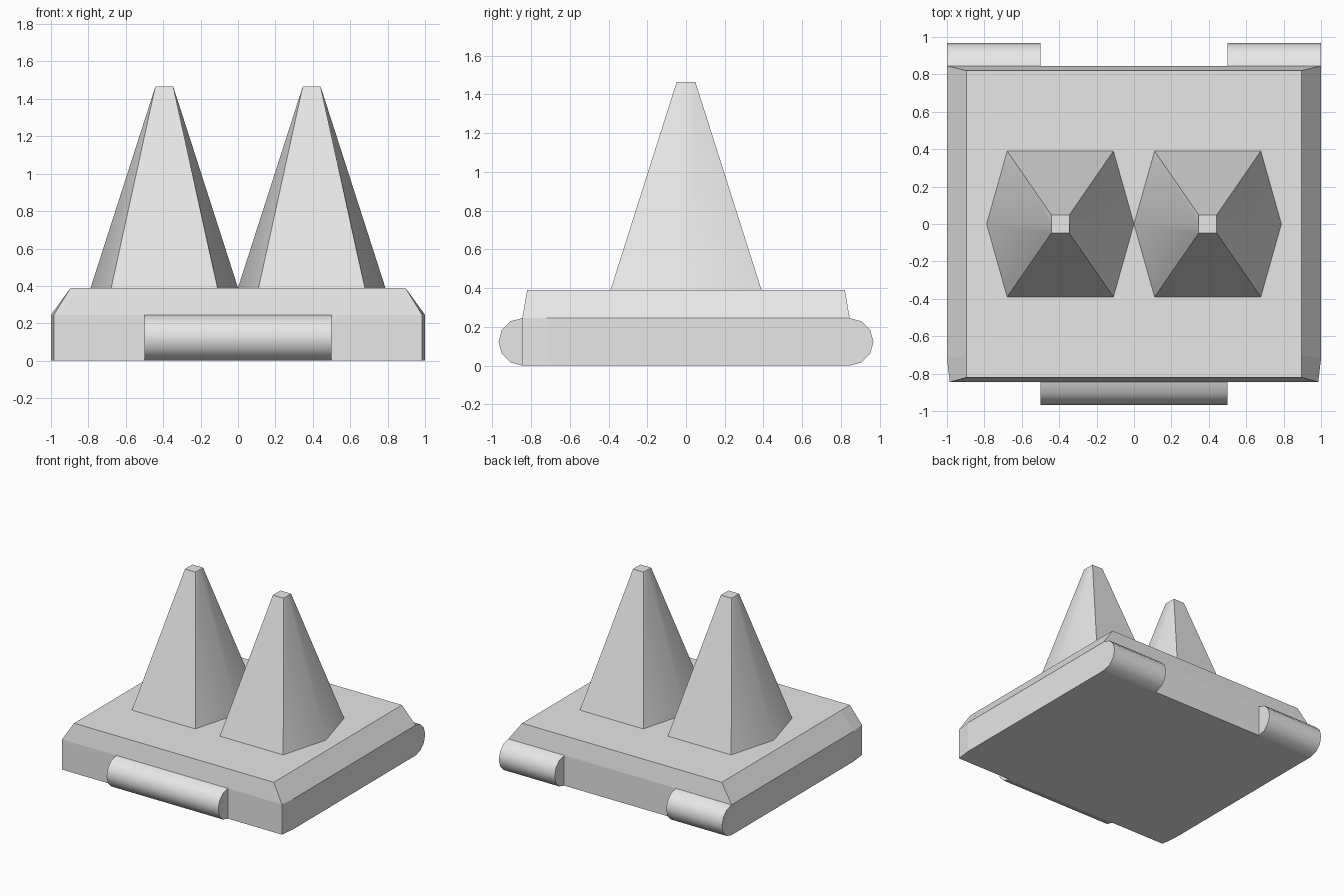
import bpy
import math

cube = bpy.data.objects.get("Cube")
if cube:
    bpy.data.objects.remove(cube, do_unlink=True)

grey = bpy.data.materials.new("light grey")
grey.use_nodes = True
colour = (0.8, 0.8, 0.8, 1)
grey.diffuse_color = colour
grey.node_tree.nodes["Principled BSDF"].inputs["Base Color"].default_value = colour


def loft(name, rings, smooth_angle=None):
    """Join equal-length rings of points into a capped solid."""
    n = len(rings[0])
    verts = [p for ring in rings for p in ring]
    faces = [tuple(reversed(range(n))), tuple(range(len(verts) - n, len(verts)))]
    for r in range(len(rings) - 1):
        a, b = r * n, (r + 1) * n
        for i in range(n):
            j = (i + 1) % n
            faces.append((a + i, a + j, b + j, b + i))
    mesh = bpy.data.meshes.new(name)
    mesh.from_pydata(verts, [], faces)
    mesh.materials.append(grey)
    obj = bpy.data.objects.new(name, mesh)
    bpy.context.collection.objects.link(obj)
    if smooth_angle:
        bpy.ops.object.select_all(action="DESELECT")
        obj.select_set(True)
        bpy.context.view_layer.objects.active = obj
        bpy.ops.object.shade_smooth_by_angle(angle=math.radians(smooth_angle))
    return obj


def ring(outline, z):
    return [(x, y, z) for x, y in outline]


SIDE_Z, TOP_Z, TIP_Z = 0.245, 0.39, 1.465
EDGE_Y = 0.845

# Base plate: slightly tapered front corners and a sloped rim
outline = [(-0.985, -EDGE_Y), (0.985, -EDGE_Y), (1, -0.72),
           (1, EDGE_Y), (-1, EDGE_Y), (-1, -0.72)]
rim = [(-0.895, -0.82), (0.895, -0.82), (0.895, -0.7),
       (0.895, 0.82), (-0.895, 0.82), (-0.895, -0.7)]
loft("base_plate", [ring(outline, 0), ring(outline, SIDE_Z), ring(rim, TOP_Z)])


# Spikes: hexagonal foot narrowing to a small square tip
def spike(name, cx):
    def hexagon(corner_x, mid_x, y):
        return [(cx - corner_x, -y), (cx + corner_x, -y), (cx + mid_x, 0),
                (cx + corner_x, y), (cx - corner_x, y), (cx - mid_x, 0)]
    loft(name, [ring(hexagon(0.284, 0.394, 0.39), TOP_Z),
                ring(hexagon(0.048, 0.048, 0.048), TIP_Z)], 40)


spike("right_spike", -0.394)
spike("left_spike", 0.394)


# Rounded edge lugs: half cylinders along the front and back edges
def lug(name, x0, x1, side):
    radius = SIDE_Z / 2
    angles = [math.pi * (i / 6 - 0.5) for i in range(7)]
    profile = [(side * (EDGE_Y + radius * math.cos(a)), radius + radius * math.sin(a))
               for a in angles]
    if side < 0:
        profile.reverse()
    loft(name, [[(x, y, z) for y, z in profile] for x in (x0, x1)], 40)


lug("front_lug", -0.5, 0.5, -1)
lug("back_right_lug", -1, -0.5, 1)
lug("back_left_lug", 0.5, 1, 1)
